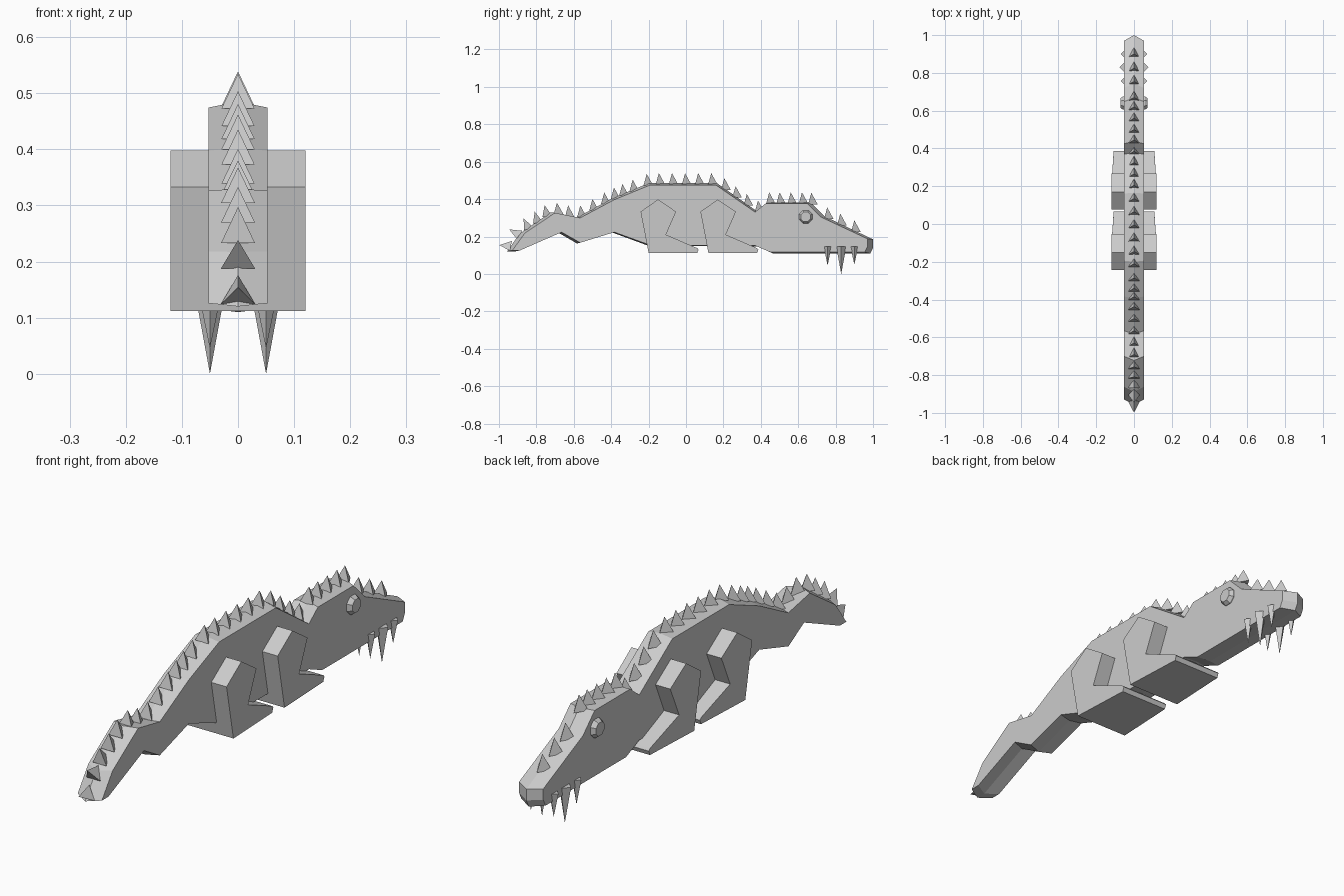
import bpy, bmesh, math
from mathutils import Vector, Matrix

if "Cube" in bpy.data.objects:
    bpy.data.objects.remove(bpy.data.objects["Cube"])


def finish(bm, name):
    bmesh.ops.recalc_face_normals(bm, faces=bm.faces)
    me = bpy.data.meshes.new(name)
    bm.to_mesh(me)
    bm.free()
    ob = bpy.data.objects.new(name, me)
    bpy.context.collection.objects.link(ob)
    return ob


def loft(rings, name):
    # closed rings joined in order, flat ngon ends
    bm = bmesh.new()
    vs = [[bm.verts.new(p) for p in r] for r in rings]
    n = len(vs[0])
    for a, b in zip(vs, vs[1:]):
        for i in range(n):
            j = (i + 1) % n
            bm.faces.new((a[i], a[j], b[j], b[i]))
    bm.faces.new(vs[0])
    bm.faces.new(vs[-1])
    return finish(bm, name)


def cone(bm, base, direction, radius, depth, sides):
    d = Vector(direction).normalized()
    x = Vector((1, 0, 0))
    if d.z < 0:
        x = -x
    y = d.cross(x)
    rot = Matrix((x, y, d)).transposed().to_4x4()
    m = Matrix.Translation(Vector(base) + d * depth / 2) @ rot
    bmesh.ops.create_cone(bm, cap_ends=True, segments=sides, radius1=radius,
                          radius2=0, depth=depth, matrix=m)


# body silhouette (y, z): back line from tail to nose, then the belly
back = [(-.957, .12), (-.888, .217), (-.722, .33), (-.583, .302), (-.395, .404),
        (-.2, .485), (.166, .485), (.38, .335), (.438, .382), (.668, .382),
        (.743, .307), (1.0, .185)]
belly = [(1.0, .14), (.985, .11), (.465, .11), (.38, .147), (-.2, .15),
         (-.395, .222), (-.583, .163), (-.685, .222), (-.915, .12)]
outline = back + belly


def section(x, k):
    return [(x, y * (1 - .03 * k), .25 + (z - .25) * (1 - .045 * k)) for y, z in outline]


loft([section(-.053, 1), section(0, 0), section(.053, 1)], "body")

# legs: blocks through the body, tapered towards the toes (y, z, half width)
leg = [(-.15, .398, .12), (-.053, .333, .118), (-.107, .21, .119), (.06, .138, .108),
       (.067, .13, .108), (.06, .112, .108), (-.2, .112, .12), (-.243, .333, .12)]
for name, dy in (("rear_legs", 0), ("front_legs", .32)):
    loft([[(s * w, y + dy, z) for y, z, w in leg] for s in (-1, 1)], name)

# eyes: one faceted bar through the head
loft([[(x, .64 + r * math.cos((i + .5) * math.pi / 4), .305 + r * math.sin((i + .5) * math.pi / 4))
       for i in range(8)] for x, r in ((-.072, .028), (-.058, .038), (.058, .038), (.072, .028))], "eyes")

# teeth, mirrored in pairs
bm = bmesh.new()
for y, tip, r in ((.757, .045, .021), (.83, 0, .027), (.9, .05, .021)):
    for s in (-1, 1):
        cone(bm, (s * .05, y, .147), (0, 0, -1), r, .147 - tip, 4)
finish(bm, "teeth")


# spines follow the back line, fanning outwards at the tail
def on_back(y):
    for a, b in zip(back, back[1:]):
        if a[0] <= y <= b[0]:
            t = (y - a[0]) / (b[0] - a[0])
            return a[1] + t * (b[1] - a[1])


bm = bmesh.new()
spines = [-.63, -.565, -.5, -.437, -.385, -.34, -.285, -.21, -.145, -.075, -.005, .065,
          .135, .205, .265, .325, .385, .445, .5, .56, .62, .67, .755, .825, .9]
for y in spines:
    cone(bm, (0, y, on_back(y) - .008), (0, 0, 1), .034, .062, 3)
for y, d in ((-.938, (0, -1, .2)), (-.895, (0, -.7, .5)), (-.85, (0, -.3, 1)),
             (-.8, (0, -.15, 1)), (-.75, (0, -.1, 1)), (-.69, (0, 0, 1))):
    cone(bm, (0, y, on_back(y) - .005), d, .035, .062, 3)
finish(bm, "back_spines")
